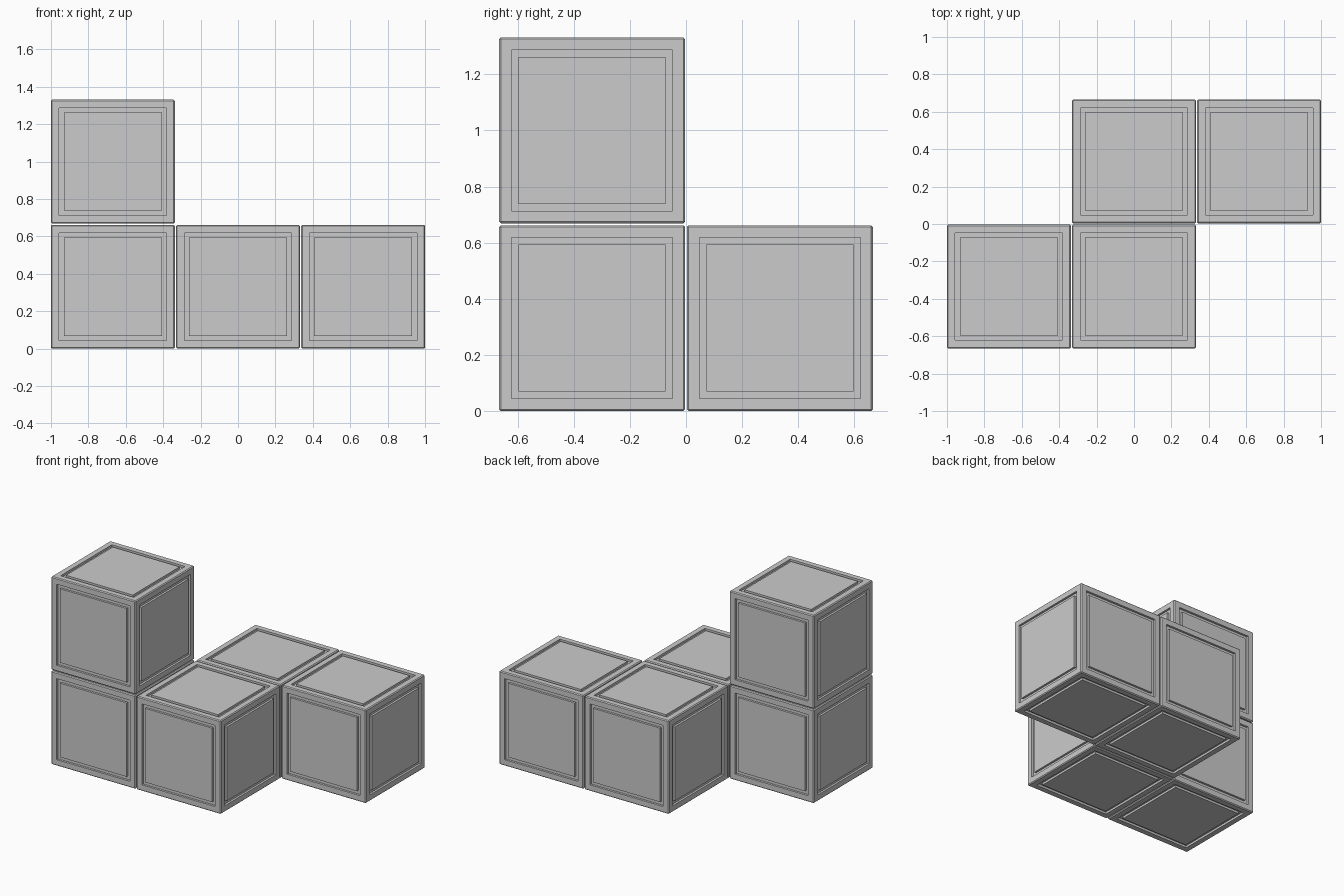
import bpy, bmesh
from mathutils import Vector

if "Cube" in bpy.data.objects:
    bpy.data.objects.remove(bpy.data.objects["Cube"])

SIZE, PITCH = 0.662, 0.669    # block edge and spacing, leaving a thin gap
CHAMFER, DEPTH = 0.006, 0.015
FRAME, GROOVE = 0.038, 0.025  # flat border and groove width


def block_mesh():
    """Chamfered cube with a square groove around a flush panel on each face."""
    bm = bmesh.new()
    bmesh.ops.create_cube(bm, size=SIZE)
    bmesh.ops.bevel(bm, geom=bm.edges[:], offset=CHAMFER, segments=1,
                    profile=0.5, affect='EDGES')
    panels = sorted(bm.faces, key=lambda f: f.calc_area())[-6:]
    # border, groove wall down, groove floor, panel wall up
    for thickness, depth in ((FRAME, 0), (0, -DEPTH), (GROOVE, 0), (0, DEPTH)):
        bmesh.ops.inset_individual(bm, faces=panels, thickness=thickness,
                                   depth=depth, use_even_offset=True)
    mesh = bpy.data.meshes.new("block")
    bm.to_mesh(mesh)
    bm.free()
    return mesh


mesh = block_mesh()

# grid cells: column (x), row (y), level (z)
blocks = {
    "left_upper_block": (-1, -0.5, 1),
    "left_lower_block": (-1, -0.5, 0),
    "middle_front_block": (0, -0.5, 0),
    "middle_back_block": (0, 0.5, 0),
    "right_back_block": (1, 0.5, 0),
}
for name, cell in blocks.items():
    obj = bpy.data.objects.new(name, mesh)
    obj.location = Vector(cell) * PITCH + Vector((0, 0, SIZE / 2))
    bpy.context.collection.objects.link(obj)
